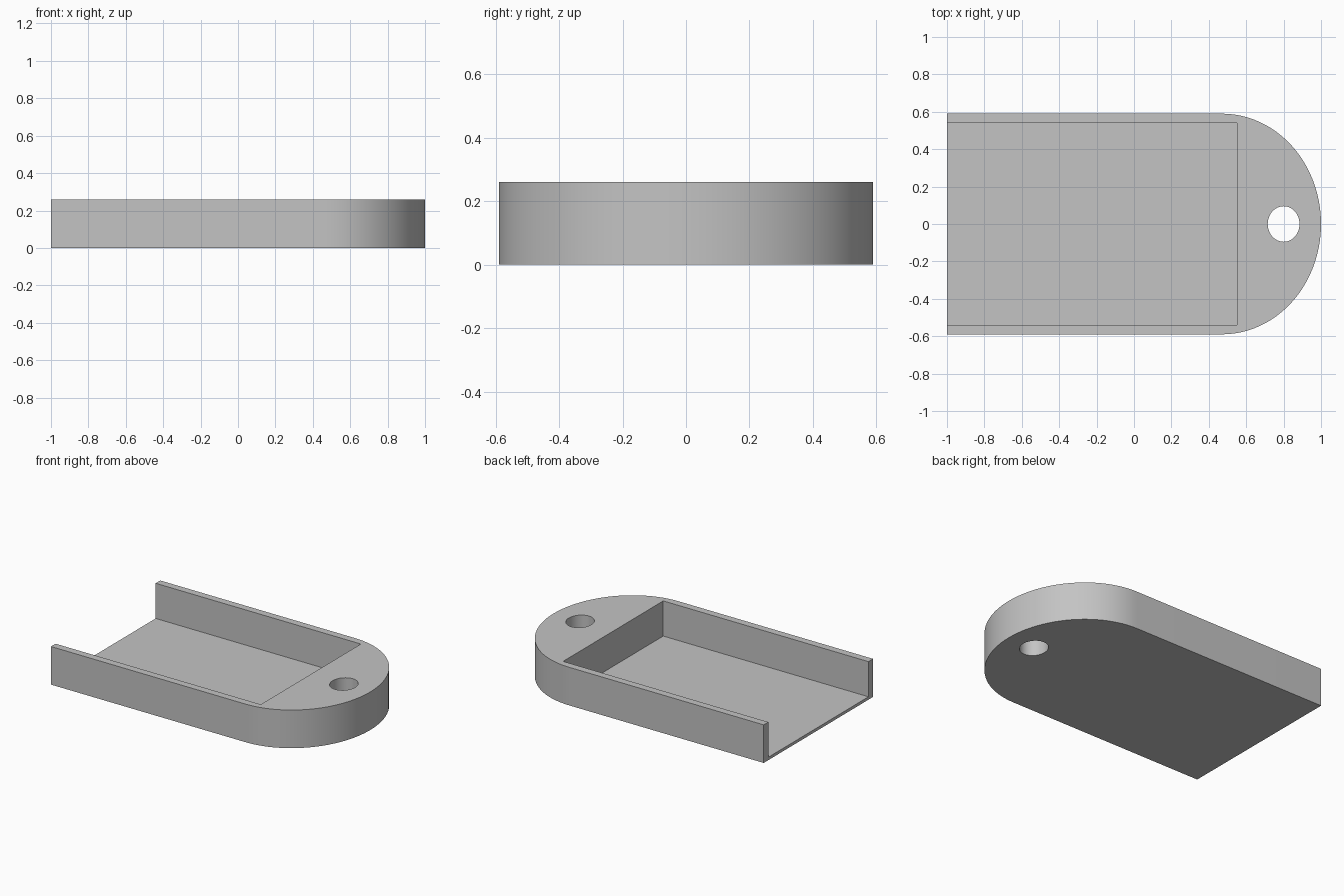
import bpy
import bmesh
from math import cos, sin, pi

cube = bpy.data.objects.get("Cube")
if cube:
    bpy.data.objects.remove(cube, do_unlink=True)

HEIGHT, HALF_WIDTH, FLOOR, WALL = 0.26, 0.59, 0.02, 0.05
ARC_X, POCKET_END, HOLE_X = 0.47, 0.55, 0.8

grey = bpy.data.materials.new("plain grey")
grey.use_nodes = True
colour = (0.55, 0.55, 0.55, 1)
grey.diffuse_color = colour
grey.node_tree.nodes["Principled BSDF"].inputs["Base Color"].default_value = colour


def ellipse(cx, rx, ry, start, end, steps):
    angles = [start + (end - start) * i / steps for i in range(steps + 1)]
    return [(cx + rx * cos(a), ry * sin(a)) for a in angles]


def prism(name, outline, z0, z1):
    """Extrude a flat outline from z0 up to z1."""
    bm = bmesh.new()
    base = bm.faces.new([bm.verts.new((x, y, z0)) for x, y in outline])
    top = bmesh.ops.extrude_face_region(bm, geom=[base])["geom"]
    verts = [v for v in top if isinstance(v, bmesh.types.BMVert)]
    bmesh.ops.translate(bm, verts=verts, vec=(0, 0, z1 - z0))
    bmesh.ops.recalc_face_normals(bm, faces=bm.faces[:])
    mesh = bpy.data.meshes.new(name)
    bm.to_mesh(mesh)
    bm.free()
    mesh.materials.append(grey)
    obj = bpy.data.objects.new(name, mesh)
    bpy.context.collection.objects.link(obj)
    return obj


def cut(body, cutter):
    """Subtract the cutter, then discard it."""
    cutter.hide_render = True
    mod = body.modifiers.new("cut", "BOOLEAN")
    mod.operation, mod.solver, mod.object = "DIFFERENCE", "EXACT", cutter
    bpy.context.view_layer.objects.active = body
    bpy.ops.object.modifier_apply(modifier=mod.name)
    bpy.data.objects.remove(cutter, do_unlink=True)


# Tray body: straight sides with a rounded end
nose = ellipse(ARC_X, 1 - ARC_X, HALF_WIDTH, -pi / 2, pi / 2, 48)
tray = prism("tray", [(-1, -HALF_WIDTH)] + nose + [(-1, HALF_WIDTH)], 0, HEIGHT)

# Pocket open at the top and the square end
inner = HALF_WIDTH - WALL
pocket = [(-1.2, -inner), (POCKET_END, -inner), (POCKET_END, inner), (-1.2, inner)]
cut(tray, prism("pocket_cutter", pocket, FLOOR, HEIGHT + 0.2))

# Hanging hole through the rounded end
ring = ellipse(HOLE_X, 0.085, 0.095, 0, 2 * pi, 48)[:-1]
cut(tray, prism("hole_cutter", ring, -0.2, HEIGHT + 0.2))

# Smooth curved walls, sharp corners
bpy.ops.object.select_all(action="DESELECT")
tray.select_set(True)
bpy.context.view_layer.objects.active = tray
bpy.ops.object.shade_smooth_by_angle(angle=pi / 6)
